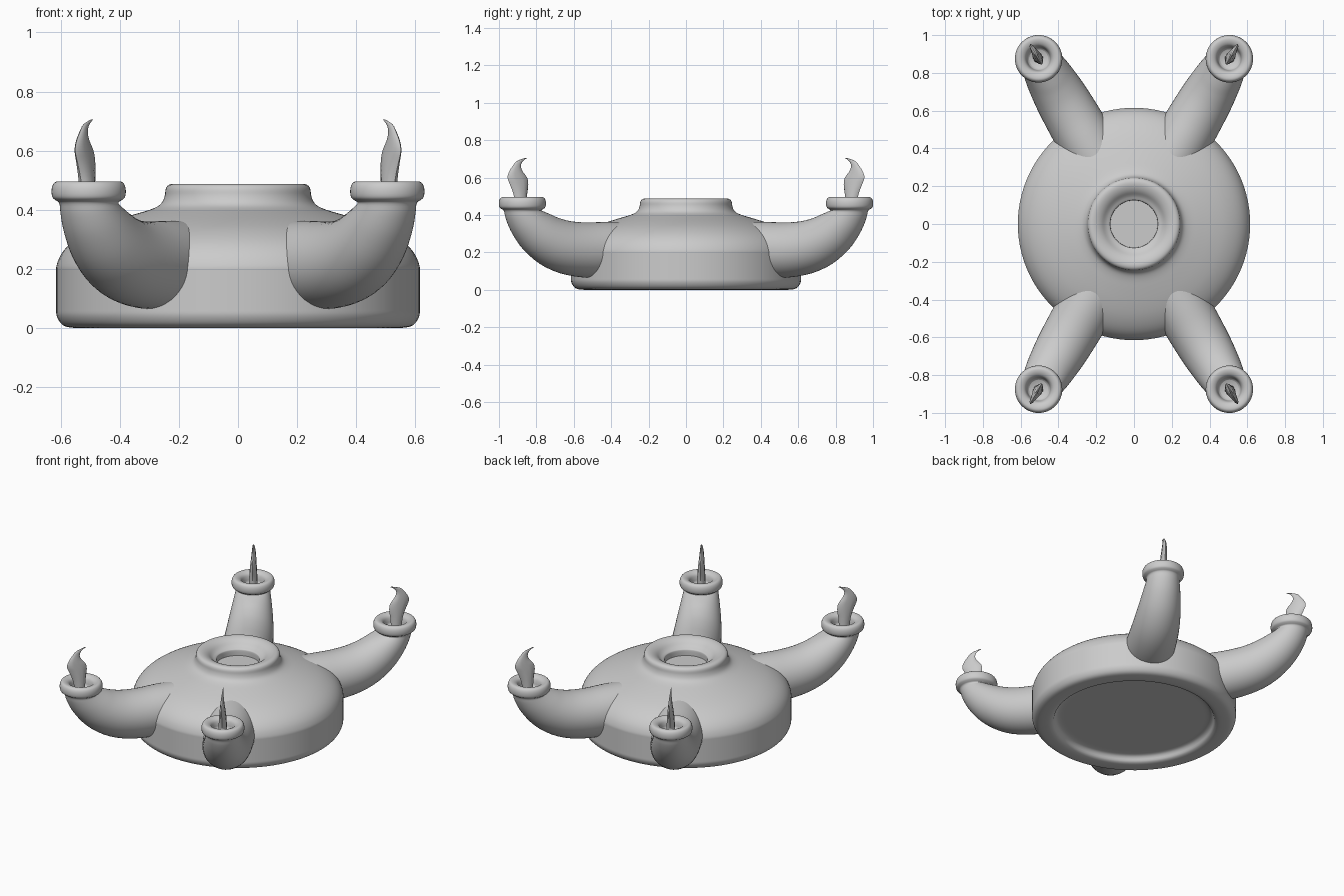
import bpy, bmesh
from math import sin, cos, pi, radians
from mathutils import Vector

if "Cube" in bpy.data.objects:
    bpy.data.objects.remove(bpy.data.objects["Cube"])


def smooth(pts, times):
    # corner cutting keeps the end points and rounds everything between
    for _ in range(times):
        out = [pts[0]]
        for a, b in zip(pts, pts[1:]):
            out.append(tuple(0.75 * p + 0.25 * q for p, q in zip(a, b)))
            out.append(tuple(0.25 * p + 0.75 * q for p, q in zip(a, b)))
        pts = out + [pts[-1]]
    return pts


def ring(x, z, r, side, tilt, n):
    # elliptical section in the XZ-swept plane; tilt is the path direction
    t = radians(tilt)
    v = Vector((-sin(t), 0, cos(t)))
    u = Vector((0, 1, 0))
    c = Vector((x, 0, z))
    return [c + v * r * cos(2 * pi * i / n) + u * side * sin(2 * pi * i / n)
            for i in range(n)]


def loft(name, sections, n):
    bm = bmesh.new()
    rings = [[bm.verts.new(p) for p in ring(*s, n)] for s in sections]
    for a, b in zip(rings, rings[1:]):
        for i in range(n):
            j = (i + 1) % n
            bm.faces.new((a[i], a[j], b[j], b[i]))
    bm.faces.new(rings[0])
    bm.faces.new(rings[-1])
    bmesh.ops.recalc_face_normals(bm, faces=bm.faces[:])
    mesh = bpy.data.meshes.new(name)
    bm.to_mesh(mesh)
    bm.free()
    return add(name, mesh)


def add(name, mesh, angle=0):
    ob = bpy.data.objects.new(name, mesh)
    ob.rotation_euler.z = radians(angle)
    bpy.context.collection.objects.link(ob)
    return ob


def shade(ob, angle):
    bpy.ops.object.select_all(action='DESELECT')
    ob.select_set(True)
    bpy.context.view_layer.objects.active = ob
    bpy.ops.object.shade_smooth_by_angle(angle=radians(angle))


# Lamp body: recessed foot, straight wall, domed shoulder, rolled collar
profile = [
    (.40, .045), (.45, .045), (.475, .035), (.49, 0), (.56, 0), (.595, .008),
    (.615, .04), (.615, .07), (.615, .19), (.615, .212), (.597, .255),
    (.56, .295), (.50, .332), (.43, .36), (.35, .385), (.29, .402),
    (.26, .418), (.247, .445), (.245, .475), (.23, .488), (.205, .488),
    (.175, .475), (.15, .45), (.13, .44), (.125, .435), (.125, .40)]
body = loft("lamp_body",
            [(0, z, r, r, 90) for r, z in smooth(profile, 2)], 96)
shade(body, 40)

# Spout: curved tapering tube (distance, height, radius, direction),
# ending in a rolled lip and a shallow cup
D = 1.01
path = [
    (.36, .213, .150, 0), (.50, .213, .150, 0), (.65, .212, .147, 4),
    (.78, .235, .141, 22), (.885, .288, .129, 42), (.96, .355, .114, 62),
    (1.0, .405, .102, 80), (D, .425, .098, 90), (D, .432, .112, 90),
    (D, .443, .125, 90), (D, .475, .126, 90), (D, .496, .115, 90),
    (D, .496, .092, 90), (D, .484, .070, 90), (D, .46, .062, 90),
    (D, .44, .060, 90), (D, .43, .050, 90)]
spout = loft("spout_1",
             [(d, z, r, r, t) for d, z, r, t in smooth(path, 2)], 48)
shade(spout, 50)

# Flame: flat curling blade (height, inner edge, outer edge, half thickness)
edges = [
    (.425, .985, 1.05, .026), (.50, .983, 1.06, .024), (.56, .972, 1.085, .019),
    (.60, .978, 1.105, .015), (.635, 1.012, 1.092, .012),
    (.665, 1.022, 1.068, .008), (.69, 1.008, 1.047, .005),
    (.706, .978, .992, .002)]
flame = loft("flame_1",
             [((a + b) / 2, z, (b - a) / 2, t, 90)
              for z, a, b, t in smooth(edges, 2)], 10)
shade(flame, 50)

# Four spouts and flames, mirrored left-right and front-back
for i, angle in enumerate((60, 120, 240, 300), 1):
    if i == 1:
        spout.rotation_euler.z = flame.rotation_euler.z = radians(angle)
    else:
        add(f"spout_{i}", spout.data, angle)
        add(f"flame_{i}", flame.data, angle)
